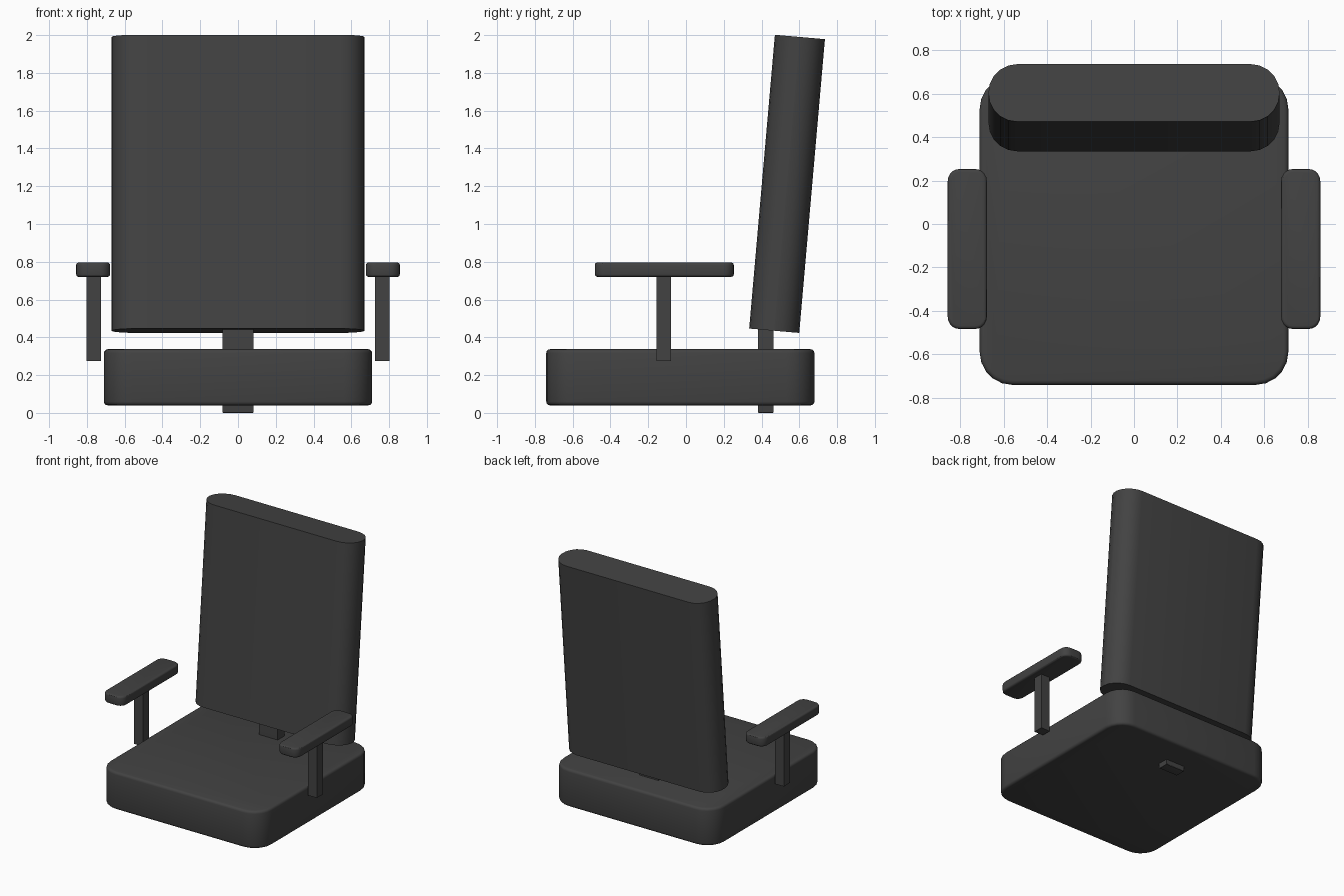
import bpy
import bmesh
import math
from mathutils import Vector

default_cube = bpy.data.objects.get("Cube")
if default_cube:
    bpy.data.objects.remove(default_cube, do_unlink=True)

# Single dark upholstery colour
charcoal = bpy.data.materials.new("charcoal_grey")
charcoal.use_nodes = True
colour = (0.055, 0.055, 0.055, 1)
charcoal.diffuse_color = colour
shader = next(n for n in charcoal.node_tree.nodes if n.type == 'BSDF_PRINCIPLED')
shader.inputs["Base Color"].default_value = colour
shader.inputs["Roughness"].default_value = 0.7


def rounded_box(name, low, high, corner=0, rim=0, tilt=0):
    """Box between two corners, with rounded upright edges and softened rims."""
    low, high = Vector(low), Vector(high)
    size = high - low
    bm = bmesh.new()
    bmesh.ops.create_cube(bm, size=1)
    bmesh.ops.scale(bm, vec=size, verts=bm.verts)
    if corner:
        upright = [e for e in bm.edges
                   if abs(e.verts[0].co.z - e.verts[1].co.z) > size.z / 2]
        bmesh.ops.bevel(bm, geom=upright, offset=corner, segments=5,
                        profile=0.5, affect='EDGES')
    if rim:
        level = [e for e in bm.edges
                 if abs(e.verts[0].co.z - e.verts[1].co.z) < size.z / 2]
        bmesh.ops.bevel(bm, geom=level, offset=rim, segments=3,
                        profile=0.5, affect='EDGES')
    bmesh.ops.recalc_face_normals(bm, faces=bm.faces)
    mesh = bpy.data.meshes.new(name)
    bm.to_mesh(mesh)
    bm.free()
    mesh.materials.append(charcoal)
    obj = bpy.data.objects.new(name, mesh)
    obj.location = (low + high) / 2
    obj.rotation_euler.x = -math.radians(tilt)
    bpy.context.collection.objects.link(obj)
    bpy.ops.object.select_all(action='DESELECT')
    obj.select_set(True)
    bpy.context.view_layer.objects.active = obj
    bpy.ops.object.shade_smooth_by_angle(angle=math.radians(30))
    return obj


# Seat cushion
rounded_box("seat", (-0.71, -0.74, 0.04), (0.71, 0.68, 0.337), corner=0.15, rim=0.02)

# Reclined backrest with fully rounded sides
rounded_box("backrest", (-0.67, 0.402, 0.432), (0.67, 0.668, 1.993), corner=0.132, tilt=5)

# Upright bracket running through the seat into the backrest
rounded_box("back_bracket", (-0.083, 0.38, 0), (0.083, 0.463, 0.7), rim=0.006)

# Armrests on both sides
for side, sign in (("left", 1), ("right", -1)):
    x_pad = sorted((sign * 0.677, sign * 0.857))
    x_post = sorted((sign * 0.725, sign * 0.803))
    rounded_box(side + "_arm_pad", (x_pad[0], -0.483, 0.72), (x_pad[1], 0.253, 0.796),
                corner=0.055, rim=0.014)
    rounded_box(side + "_arm_post", (x_post[0], -0.157, 0.275), (x_post[1], -0.08, 0.735))
